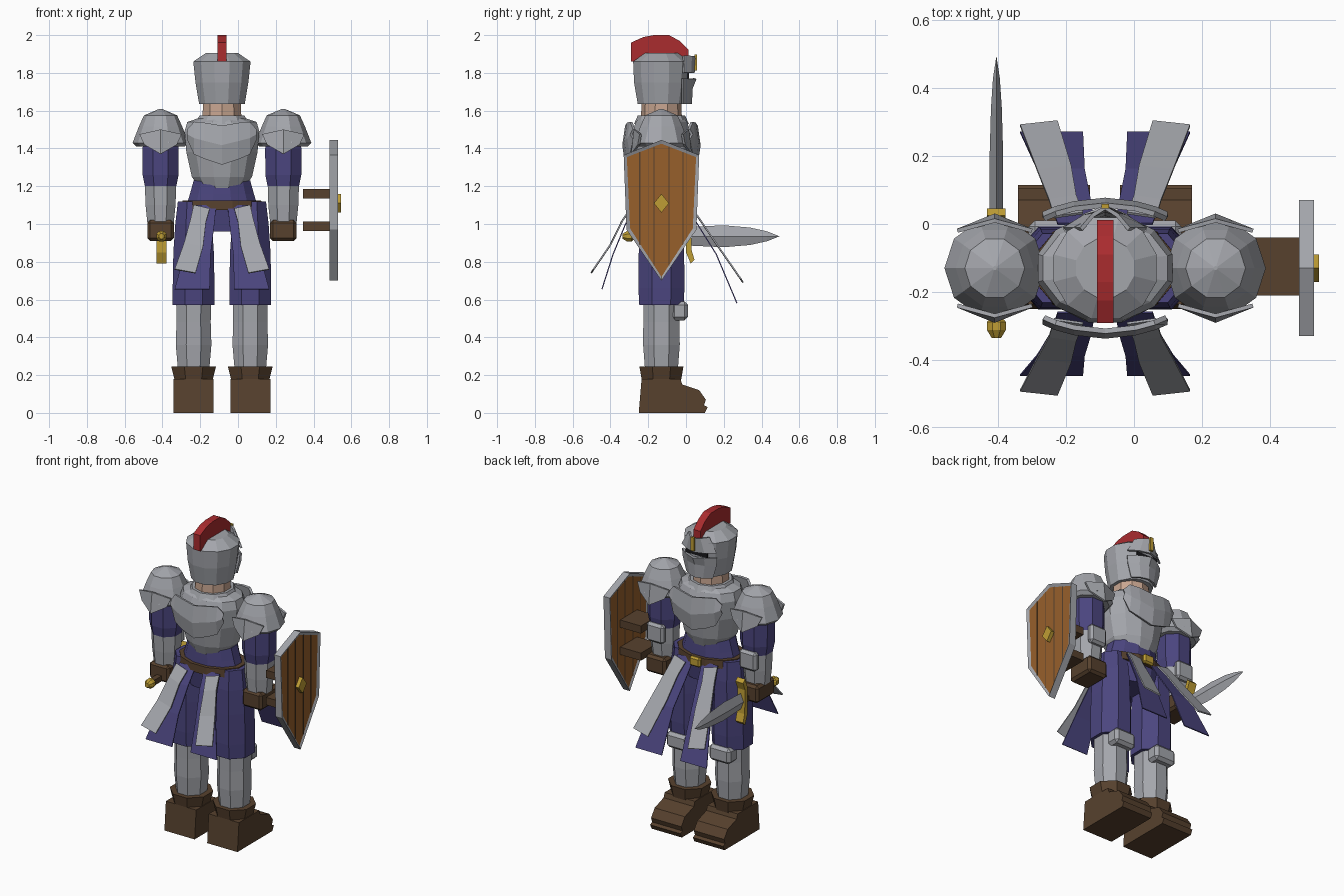
import bpy, bmesh, math
from mathutils import Vector

cube = bpy.data.objects.get("Cube")
if cube:
    bpy.data.objects.remove(cube, do_unlink=True)


def material(name, r, g, b):
    m = bpy.data.materials.new(name)
    m.use_nodes = True
    m.diffuse_color = (r, g, b, 1)
    m.node_tree.nodes["Principled BSDF"].inputs["Base Color"].default_value = (r, g, b, 1)
    return m


STEEL = material("steel", .37, .38, .41)
CLOTH = material("purple cloth", .07, .06, .21)
LEATHER = material("brown leather", .095, .053, .027)
WOOD = material("orange wood", .31, .115, .024)
GOLD = material("gold", .52, .34, .035)
RED = material("crest red", .40, .025, .028)
SKIN = material("skin", .58, .38, .28)
DARK = material("dark slit", .01, .01, .012)
CX, CY = -.085, -.13


def finish(name, bm, *mats):
    bmesh.ops.recalc_face_normals(bm, faces=bm.faces)
    me = bpy.data.meshes.new(name)
    bm.to_mesh(me)
    bm.free()
    for m in mats:
        me.materials.append(m)
    ob = bpy.data.objects.new(name, me)
    bpy.context.collection.objects.link(ob)
    return ob


def loft(name, mat, cx, cy, rings, n=8, phase=.5):
    """Stack of rings: (z, x radius, y radius, optional y shift)."""
    bm = bmesh.new()
    loops = []
    for z, rx, ry, *dy in rings:
        y = cy + (dy[0] if dy else 0)
        angles = [math.tau * (i + phase) / n for i in range(n)]
        loops.append([bm.verts.new((cx + rx * math.cos(a), y + ry * math.sin(a), z)) for a in angles])
    for a, b in zip(loops, loops[1:]):
        for i in range(n):
            j = (i + 1) % n
            bm.faces.new((a[i], a[j], b[j], b[i]))
    bm.faces.new(loops[0])
    bm.faces.new(loops[-1])
    return finish(name, bm, mat)


def prism(name, mat, outline, x0, x1):
    """Outline in (y, z), extruded along x."""
    bm = bmesh.new()
    face = bm.faces.new([bm.verts.new((x0, y, z)) for y, z in outline])
    ext = bmesh.ops.extrude_face_region(bm, geom=[face])["geom"]
    bmesh.ops.translate(bm, vec=(x1 - x0, 0, 0), verts=[v for v in ext if isinstance(v, bmesh.types.BMVert)])
    return finish(name, bm, mat)


def box(name, mat, centre, size, bevel=0):
    bm = bmesh.new()
    bmesh.ops.create_cube(bm, size=1)
    for v in bm.verts:
        v.co = Vector(centre) + v.co * Vector(size)
    ob = finish(name, bm, mat)
    if bevel:
        mod = ob.modifiers.new("bevel", "BEVEL")
        mod.width, mod.segments = bevel, 1
    return ob


def plate(name, mat, rows, thick=.012):
    """Sheet through rows of points with even thickness."""
    bm = bmesh.new()
    grid = [[bm.verts.new(p) for p in row] for row in rows]
    for a, b in zip(grid, grid[1:]):
        for i in range(len(a) - 1):
            bm.faces.new((a[i], a[i + 1], b[i + 1], b[i]))
    ob = finish(name, bm, mat)
    mod = ob.modifiers.new("thickness", "SOLIDIFY")
    mod.thickness, mod.offset = thick, 0
    return ob


# Head: neck, helmet, crest and visor
loft("neck", SKIN, CX, CY, [(1.5, .11, .11), (1.66, .105, .105)], 10)
loft("helmet", STEEL, CX, CY, [(1.635, .125, .13), (1.75, .145, .15), (1.86, .157, .155), (1.905, .088, .09)], 12)
prism("crest", RED, [(-.292, 1.86), (-.292, 1.96), (-.225, 1.99), (-.17, 2), (-.09, 2), (-.035, 1.97),
                     (.012, 1.925), (.012, 1.87), (-.1, 1.88)], CX - .024, CX + .024)
box("eye_slit", DARK, (CX, .013, 1.785), (.15, .008, .03))


def vee(name, zs, depths, half, back):
    plate(name, STEEL, [[(CX - w, back, z), (CX - w * .5, (d + back) * .5 + .01, z), (CX, d, z),
                         (CX + w * .5, (d + back) * .5 + .01, z), (CX + w, back, z)]
                        for z, d, w in zip(zs, depths, half)])


vee("upper_visor", (1.89, 1.8), (.048, .04), (.07, .12), -.015)
vee("lower_visor", (1.77, 1.72, 1.635), (.05, .03, .025), (.12, .115, .09), -.02)
box("visor_ornament", GOLD, (CX, .052, 1.855), (.022, .014, .085))

# Trunk: breastplate, collar, waist and belt
loft("breastplate", STEEL, CX, CY, [(1.17, .11, .115), (1.25, .165, .145), (1.38, .195, .165), (1.49, .205, .16),
                                    (1.54, .19, .14), (1.56, .13, .12)], 12)
loft("collar", STEEL, CX, CY, [(1.53, .15, .145), (1.575, .125, .125)], 10)
loft("waist", CLOTH, CX, CY, [(.96, .19, .11), (1.08, .2, .13), (1.16, .175, .125), (1.23, .155, .12)], 12)
loft("belt", LEATHER, CX, CY, [(1.075, .222, .15), (1.125, .215, .148)], 12)
box("buckle", GOLD, (CX, .025, 1.1), (.075, .03, .06), .01)

for face, side in ((1, "front"), (-1, "back")):
    def fy(d):
        return CY + face * d

    # Curved plates over chest and back
    half = ((0, 1.52, 1.315, .195), (.09, 1.535, 1.345, .185), (.145, 1.54, 1.37, .17), (.18, 1.5, 1.45, .155))
    cols = [(-x, t, b, d) for x, t, b, d in half[:0:-1]] + list(half)
    plate(side + "_chest_plate", STEEL, [[(CX + x, fy(d - .01), t) for x, t, b, d in cols],
                                         [(CX + x, fy(d + .005), (t + b) / 2) for x, t, b, d in cols],
                                         [(CX + x, fy(d - .01), b) for x, t, b, d in cols]], .015)
    # Flared cloth and steel tassets
    reach, low = ((.4, .58) if face > 0 else (.315, .655)), None
    tip, drop = reach
    tip2, drop2 = (.42, .71) if face > 0 else (.36, .76)
    for s in (-1, 1):
        cloth = [(.03, .14, .13, 1.1), (.04, .16, .19, 1.0), (.06, .2, .13 + tip * .4, .84), (.065, .25, tip, drop)]
        steel = [(.065, .15, .15, 1.1), (.085, .165, .2, 1.03), (.1, .2, .12 + tip2 * .4, .9), (.14, .25, tip2, drop2)]
        plate(side + "_cloth_tasset", CLOTH, [[(CX + s * a, fy(d), z), (CX + s * b, fy(d), z)]
                                              for a, b, d, z in cloth], .006)
        plate(side + "_steel_tasset", STEEL, [[(CX + s * a, fy(d + .012), z - .02), (CX + s * b, fy(d), z)]
                                              for a, b, d, z in steel], .008)

for s, side in ((-1, "right"), (1, "left")):
    # Legs
    lx, ax = CX + s * .15, CX + s * .325
    loft(side + "_breeches", CLOTH, lx, CY, [(.57, .12, .127), (.66, .12, .132), (.85, .116, .13),
                                             (1.0, .105, .125), (1.12, .09, .11)], 8)
    loft(side + "_greave", STEEL, lx, CY, [(.18, .085, .09), (.36, .102, .105), (.48, .098, .104), (.6, .1, .104)], 8)
    box(side + "_knee_guard", STEEL, (lx, -.035, .54), (.15, .09, .1), .018)
    prism(side + "_boot", LEATHER, [(-.25, 0), (-.235, .18), (-.03, .18), (-.02, .15), (.07, .12), (.105, .07),
                                    (.095, .04), (.115, .03), (.1, 0)], lx - .106, lx + .106)
    loft(side + "_boot_cuff", LEATHER, lx, CY, [(.16, .105, .11), (.245, .128, .126)], 8)
    # Arms
    loft(side + "_sleeve", CLOTH, ax, CY, [(1.2, .09, .09), (1.26, .103, .1), (1.4, .104, .1), (1.5, .08, .08)], 8)
    loft(side + "_vambrace", STEEL, ax, CY, [(1.0, .075, .075), (1.1, .086, .085), (1.22, .09, .09)], 8)
    box(side + "_elbow_guard", STEEL, (ax, -.045, 1.17), (.12, .045, .12), .015)
    box(side + "_glove", LEATHER, (ax, CY + .01, .965), (.14, .18, .11), .015)
    # Shoulder armour
    loft(side + "_pauldron", STEEL, ax, CY, [(1.41, .128, .125), (1.43, .148, .148), (1.515, .115, .118),
                                             (1.575, .088, .09), (1.61, .006, .006)], 10, 0)
    for f in (-1, 1) if s else ():
        y = CY + f * .14
        plate(side + "_pauldron_flap", STEEL, [[(ax - .11, y - f * .03, 1.475), (ax, y, 1.5), (ax + .11, y - f * .03, 1.475)],
                                               [(ax - .085, y - f * .02, 1.42), (ax, y + f * .015, 1.37),
                                                (ax + .085, y - f * .02, 1.42)]])

# Sword in the right hand
SX, SZ = CX - .32, .935
bm = bmesh.new()
sections = [[bm.verts.new((SX + x, y, SZ + z)) for x, z in ((-t, 0), (0, w), (t, 0), (0, -w))]
            for y, w, t in ((.03, .05, .02), (.2, .058, .02), (.34, .046, .016), (.43, .026, .01))]
for a, b in zip(sections, sections[1:]):
    for i in range(4):
        bm.faces.new((a[i], a[(i + 1) % 4], b[(i + 1) % 4], b[i]))
point = bm.verts.new((SX, .495, SZ))
for i in range(4):
    bm.faces.new((sections[-1][i], sections[-1][(i + 1) % 4], point))
bm.faces.new(sections[0])
finish("blade", bm, STEEL)
prism("crossguard", GOLD, [(.025, .79), (.045, .81), (.03, .86), (.025, 1.01), (.045, 1.06), (.025, 1.08),
                           (0, 1.02), (0, .85)], SX - .027, SX + .027)
box("grip", LEATHER, (SX, -.14, SZ), (.034, .3, .034))
pommel = loft("pommel", GOLD, 0, 0, [(-.03, .014, .014), (-.012, .03, .03), (.012, .03, .03), (.035, .015, .015)], 8)
pommel.rotation_euler.x = math.pi / 2
pommel.location = (SX, -.3, SZ)

# Shield with raised rim, planks, boss and straps
half = [(.2, 1.365), (.185, .97)]
outline = [(CY, 1.445)] + [(CY + y, z) for y, z in half] + [(CY, .7)] + [(CY - y, z) for y, z in half[::-1]]
shield = prism("shield", STEEL, outline, .485, .53)
shield.data.materials.append(WOOD)
bm = bmesh.new()
bm.from_mesh(shield.data)
for f in [f for f in bm.faces if abs(f.normal.x) > .9]:
    bmesh.ops.inset_region(bm, faces=[f], thickness=.02, depth=-.008)
    f.material_index = 1
bm.to_mesh(shield.data)
bm.free()
for dy, lo, hi in ((-.115, .89, 1.38), (-.04, .78, 1.41), (.04, .78, 1.41), (.115, .89, 1.38)):
    for x in (.494, .521):
        box("plank_seam", LEATHER, (x, CY + dy, (lo + hi) / 2), (.006, .006, hi - lo))
prism("shield_boss", GOLD, [(CY, 1.06), (CY + .04, 1.11), (CY, 1.16), (CY - .04, 1.11)], .515, .545)
for z in (1.16, .988):
    box("shield_strap", LEATHER, (.417, CY + .005, z), (.145, .17, .048))
